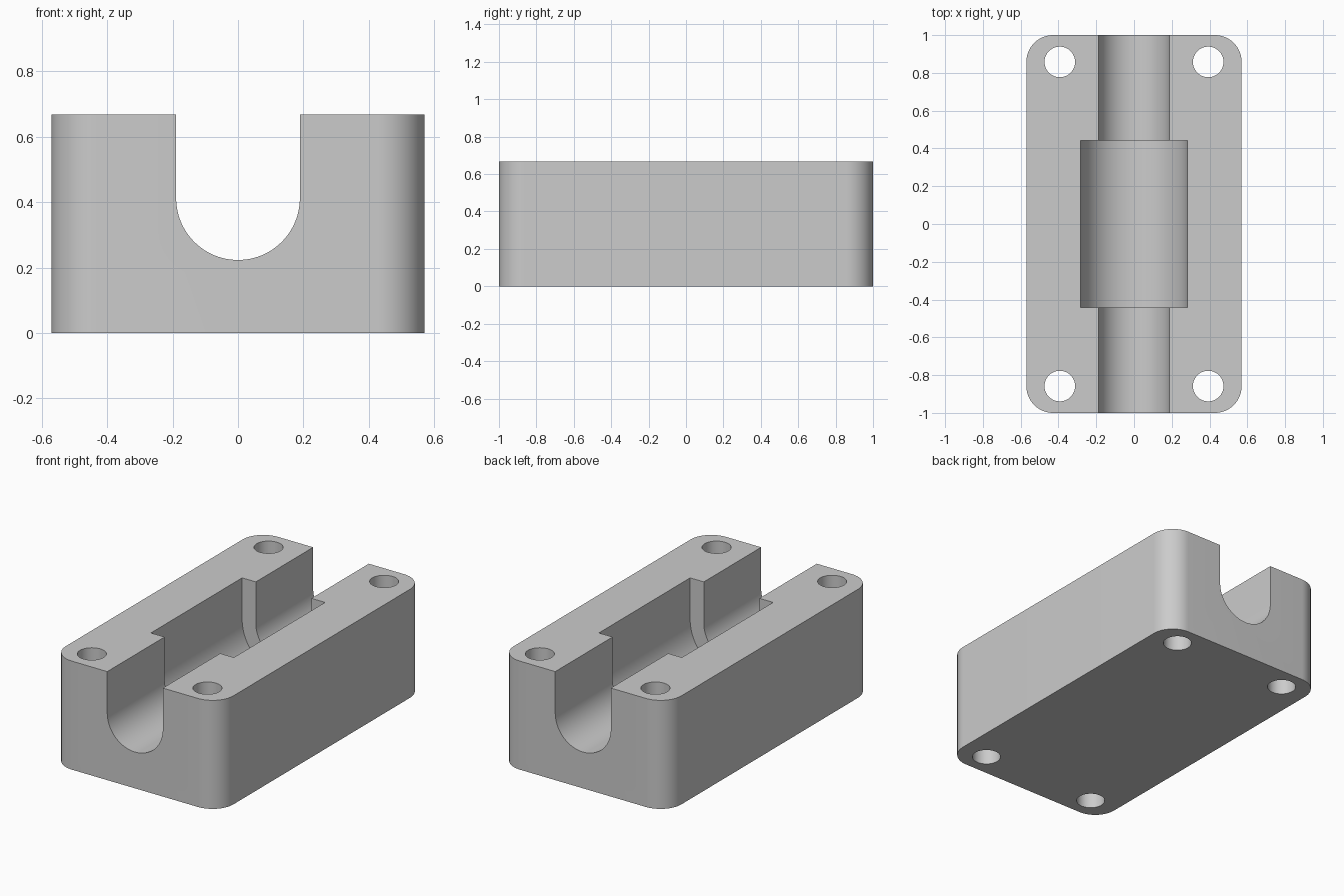
import bpy, bmesh
from math import pi, cos, sin

default = bpy.data.objects.get("Cube")
if default:
    bpy.data.objects.remove(default, do_unlink=True)

W, L, H = 0.57, 1.0, 0.667          # half width, half length, height
CORNER, AXIS_Z = 0.142, 0.412

grey = bpy.data.materials.new("light grey")
grey.use_nodes = True
colour = (0.6, 0.6, 0.6, 1)
grey.diffuse_color = colour
grey.node_tree.nodes["Principled BSDF"].inputs["Base Color"].default_value = colour


def arc(cx, cy, r, start, end, steps):
    return [(cx + r * cos(start + (end - start) * i / steps),
             cy + r * sin(start + (end - start) * i / steps)) for i in range(steps + 1)]


def prism(name, points, offset, helper=False):
    """Extrude a closed outline of 3D points by an offset."""
    bm = bmesh.new()
    face = bm.faces.new([bm.verts.new(p) for p in points])
    ext = bmesh.ops.extrude_face_region(bm, geom=[face])
    bmesh.ops.translate(bm, vec=offset,
                        verts=[g for g in ext["geom"] if isinstance(g, bmesh.types.BMVert)])
    bmesh.ops.recalc_face_normals(bm, faces=bm.faces)
    mesh = bpy.data.meshes.new(name)
    bm.to_mesh(mesh)
    bm.free()
    mesh.materials.append(grey)
    obj = bpy.data.objects.new(name, mesh)
    bpy.context.collection.objects.link(obj)
    obj.hide_render = helper
    return obj


# Rounded block
outline = []
for i, (sx, sy) in enumerate([(1, 1), (-1, 1), (-1, -1), (1, -1)]):
    outline += arc(sx * (W - CORNER), sy * (L - CORNER), CORNER, i * pi / 2, (i + 1) * pi / 2, 16)
block = prism("housing_block", [(x, y, 0) for x, y in outline], (0, 0, H))

# U-shaped channels: narrow through slot and wider central pocket
cutters = []
for name, radius, half in [("slot_cutter", 0.189, 1.1), ("pocket_cutter", 0.282, 0.443)]:
    profile = [(radius, 1)] + [(-radius, 1)] + arc(0, AXIS_Z, radius, pi, 2 * pi, 48)
    cutters.append(prism(name, [(x, -half, z) for x, z in profile], (0, 2 * half, 0), True))

# Corner screw holes
for sx in (-1, 1):
    for sy in (-1, 1):
        circle = arc(sx * 0.393, sy * 0.858, 0.081, 0, 2 * pi, 48)[:-1]
        cutters.append(prism("hole_cutter", [(x, y, -0.1) for x, y in circle], (0, 0, 1), True))

bpy.ops.object.select_all(action='DESELECT')
bpy.context.view_layer.objects.active = block
block.select_set(True)
for cutter in cutters:
    mod = block.modifiers.new("cut", 'BOOLEAN')
    mod.object = cutter
    mod.operation = 'DIFFERENCE'
    mod.solver = 'EXACT'
    bpy.ops.object.modifier_apply(modifier=mod.name)
    bpy.data.objects.remove(cutter, do_unlink=True)

bpy.ops.object.shade_smooth_by_angle(angle=pi / 6)
